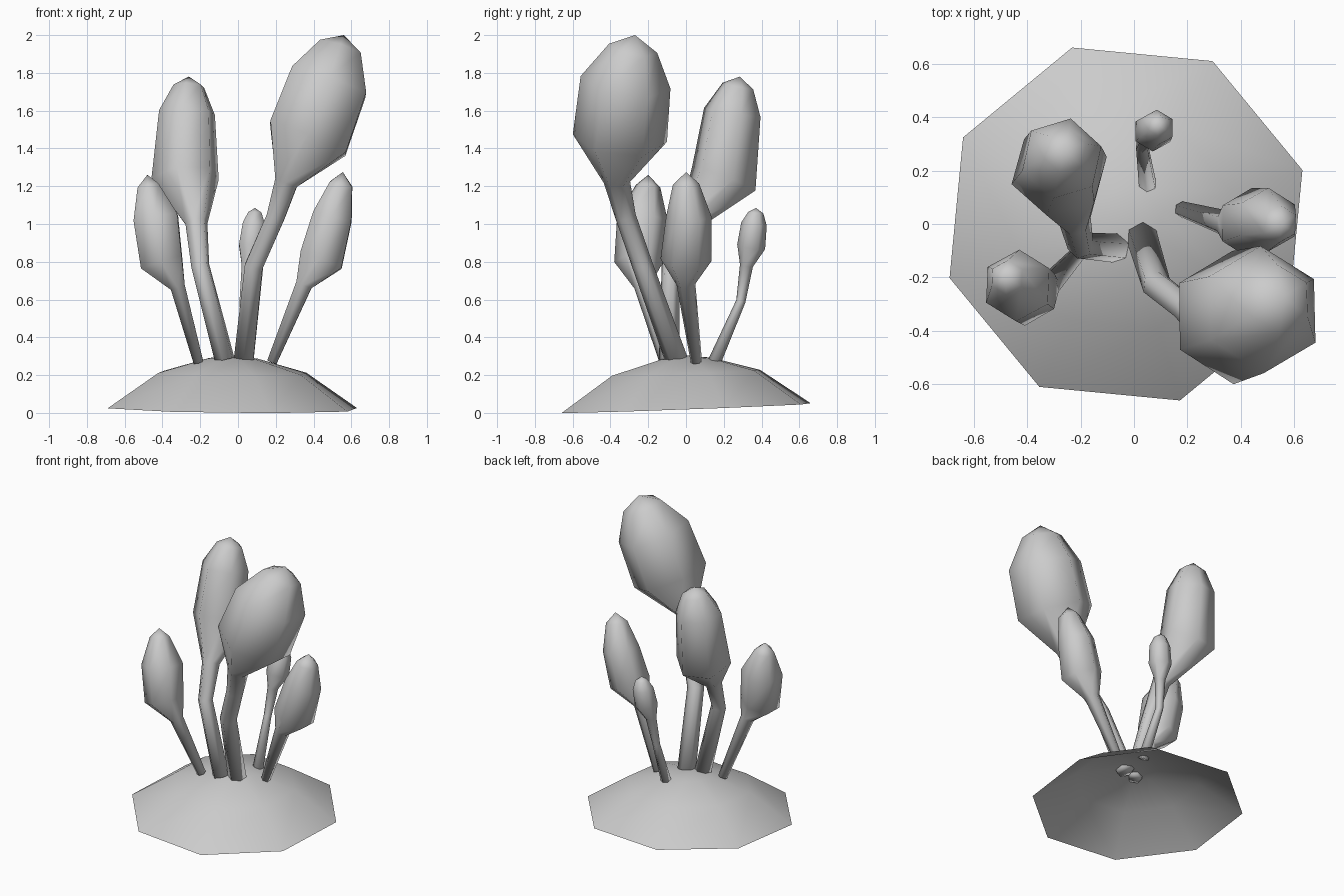
import bpy, bmesh, math
from mathutils import Vector

old = bpy.data.objects.get("Cube")
if old:
    bpy.data.objects.remove(old, do_unlink=True)

grey = bpy.data.materials.new("soft_grey")
grey.diffuse_color = (0.6, 0.6, 0.6, 1)
grey.use_nodes = True
grey.node_tree.nodes["Principled BSDF"].inputs["Base Color"].default_value = (0.6, 0.6, 0.6, 1)


def finish(bm, name):
    bmesh.ops.recalc_face_normals(bm, faces=bm.faces)
    for f in bm.faces:
        f.smooth = True
    mesh = bpy.data.meshes.new(name)
    bm.to_mesh(mesh)
    bm.free()
    mesh.materials.append(grey)
    obj = bpy.data.objects.new(name, mesh)
    bpy.context.collection.objects.link(obj)
    return obj


def bridge(bm, a, b):
    n = len(a)
    for i in range(n):
        bm.faces.new((a[i], a[(i + 1) % n], b[(i + 1) % n], b[i]))


def fan(bm, ring, point):
    tip = bm.verts.new(point)
    for i in range(len(ring)):
        bm.faces.new((ring[i], ring[(i + 1) % len(ring)], tip))


def bud(name, path, tip, sides=6, turn=0.0):
    """Loft rings (x, y, z, radius) square to the path, closed by a tip."""
    bm = bmesh.new()
    pts = [Vector(p[:3]) for p in path] + [Vector(tip)]
    rings = []
    for k, p in enumerate(path):
        t = (pts[k + 1] - pts[max(k - 1, 0)]).normalized()
        u = Vector((0, 1, 0)).cross(t).normalized()
        v = t.cross(u)
        rings.append([bm.verts.new(pts[k] + p[3] * (u * math.cos(a) + v * math.sin(a)))
                      for a in (turn + math.tau * i / sides for i in range(sides))])
    bm.faces.new(rings[0])
    for a, b in zip(rings, rings[1:]):
        bridge(bm, a, b)
    fan(bm, rings[-1], tip)
    return finish(bm, name)


# Mound: open eight-sided shell, slightly tilted
bm = bmesh.new()
rings = []
for r, z in ((0.69, 0.025), (0.41, 0.212), (0.14, 0.287)):
    ring = []
    for i in range(8):
        a = math.radians(17 + 45 * i)
        x, y = r * math.cos(a), r * math.sin(a)
        ring.append(bm.verts.new((x - 0.03, y, z + 0.037 * y - 0.01 * x)))
    rings.append(ring)
for a, b in zip(rings, rings[1:]):
    bridge(bm, a, b)
fan(bm, rings[-1], (-0.03, 0, 0.305))
finish(bm, "mound")

# Stems with buds
bud("tall_bud", [(0.03, -0.05, 0.28, 0.06), (0.085, -0.23, 0.78, 0.055),
                 (0.2, -0.32, 1.04, 0.055), (0.255, -0.365, 1.22, 0.07),
                 (0.37, -0.35, 1.455, 0.25), (0.48, -0.32, 1.75, 0.24),
                 (0.54, -0.28, 1.93, 0.13)], (0.56, -0.27, 2.0), turn=0.5)
bud("left_back_bud", [(-0.07, -0.09, 0.28, 0.055), (-0.2, -0.08, 0.78, 0.05),
                      (-0.22, 0.01, 1.0, 0.06), (-0.28, 0.2, 1.24, 0.185),
                      (-0.27, 0.245, 1.59, 0.155), (-0.26, 0.275, 1.73, 0.085)],
    (-0.26, 0.285, 1.78), turn=0.3)
bud("left_front_bud", [(-0.21, -0.11, 0.27, 0.03), (-0.32, -0.23, 0.67, 0.045),
                       (-0.405, -0.25, 0.8, 0.13), (-0.435, -0.23, 1.03, 0.135),
                       (-0.475, -0.2, 1.2, 0.065)], (-0.48, -0.2, 1.26), turn=0.5)
bud("right_bud", [(0.18, 0.055, 0.27, 0.03), (0.35, 0.0, 0.68, 0.05),
                  (0.44, 0.0, 0.81, 0.135), (0.5, 0.015, 1.04, 0.12),
                  (0.545, 0.0, 1.21, 0.07)], (0.555, 0.0, 1.275), turn=0.5)
bud("small_back_bud", [(0.05, 0.15, 0.27, 0.035), (0.03, 0.29, 0.59, 0.025),
                       (0.05, 0.32, 0.78, 0.035), (0.07, 0.345, 0.88, 0.075),
                       (0.085, 0.36, 1.0, 0.068), (0.09, 0.37, 1.06, 0.04)],
    (0.09, 0.37, 1.085), turn=0.5)
